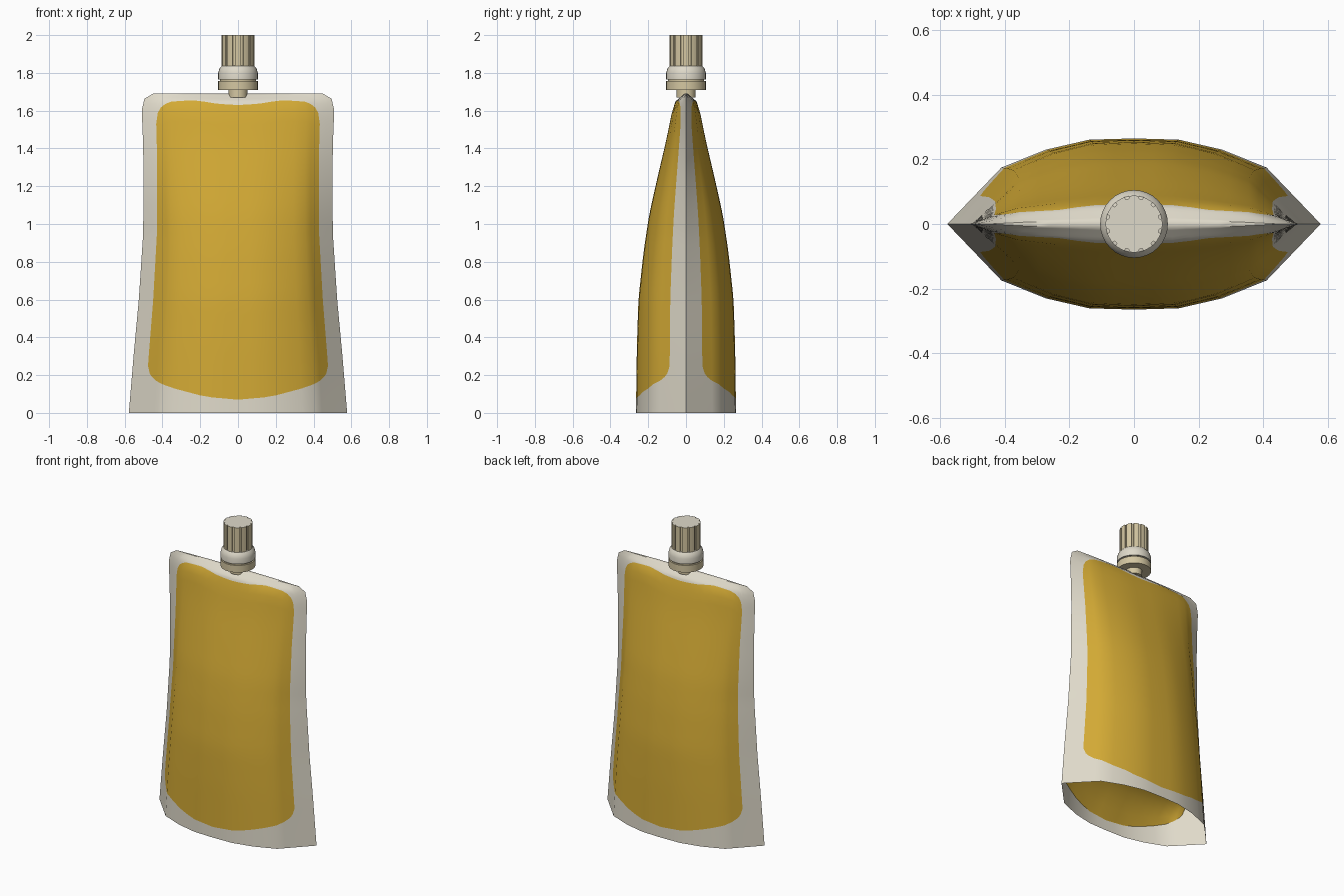
import bpy, bmesh, math

if "Cube" in bpy.data.objects:
    bpy.data.objects.remove(bpy.data.objects["Cube"])


def material(name, rgb):
    m = bpy.data.materials.new(name)
    m.diffuse_color = (*rgb, 1)
    m.use_nodes = True
    m.node_tree.nodes["Principled BSDF"].inputs["Base Color"].default_value = m.diffuse_color
    return m


cream = material("cream film", (0.74, 0.70, 0.59))
yellow = material("golden yellow", (0.65, 0.40, 0.035))
tan = material("warm tan plastic", (0.66, 0.57, 0.36))


def interp(table, t):
    for (a, p), (b, q) in zip(table, table[1:]):
        if t <= b:
            return p + (q - p) * max(0, t - a) / (b - a)
    return table[-1][1]


def finish(bm, name, mats, angle=35):
    bmesh.ops.remove_doubles(bm, verts=bm.verts, dist=1e-5)
    bmesh.ops.recalc_face_normals(bm, faces=bm.faces)
    me = bpy.data.meshes.new(name)
    bm.to_mesh(me)
    bm.free()
    for m in mats:
        me.materials.append(m)
    ob = bpy.data.objects.new(name, me)
    bpy.context.collection.objects.link(ob)
    bpy.ops.object.select_all(action='DESELECT')
    ob.select_set(True)
    bpy.context.view_layer.objects.active = ob
    bpy.ops.object.shade_smooth_by_angle(angle=math.radians(angle))
    return ob


# Pouch shape: half width and half depth by height, cross-section by u = x / width
TOP = 1.69
WIDTH = [(0, .578), (.3, .553), (.6, .525), (.95, .502), (1.3, .5), (1.5, .505),
         (1.6, .51), (1.665, .495), (1.69, .45)]
DEPTH = [(0, .265), (.35, .26), (.6, .252), (.85, .225), (1.05, .195), (1.25, .15),
         (1.45, .103), (1.6, .073), (1.65, .055), (1.69, .01)]
SECTION = [(0, 1), (.24, .985), (.47, .87), (.71, .66), (1, 0)]
# Printed panel: lower and upper limits by u
EDGE = .855
LOW = [(0, .07), (.3, .085), (.6, .13), (.75, .16), (.83, .2), (EDGE, .25)]
HIGH = [(0, 1.63), (.2, 1.635), (.45, 1.655), (.7, 1.65), (.79, 1.63), (.83, 1.6), (EDGE, 1.53)]
HALF = [.12, .24, .355, .47, .59, .71, .77, .81, .835, EDGE, .93, 1]
COLS = [-u for u in reversed(HALF)] + [0] + HALF


def smooth_interp(table, t, h=.04):
    return sum(interp(table, min(TOP, max(0, t + k * h))) for k in (-1, 0, 1)) / 3


def wall(u, z):
    d = smooth_interp(DEPTH, z) if .1 < z < 1.55 else interp(DEPTH, z)
    return u * interp(WIDTH, z), d * interp(SECTION, abs(u))


def heights(u):
    lo, hi = interp(LOW, abs(u)), interp(HIGH, abs(u))
    return ([lo * i / 4 for i in range(4)] + [lo + (hi - lo) * i / 28 for i in range(28)]
            + [hi + (TOP - hi) * i / 6 for i in range(7)])


def grid_faces(bm, cols, is_yellow):
    for i in range(len(cols) - 1):
        for j in range(len(cols[0]) - 1):
            f = bm.faces.new((cols[i][j], cols[i + 1][j], cols[i + 1][j + 1], cols[i][j + 1]))
            f.material_index = int(is_yellow(i, j))


def inside_panel(i):
    return max(abs(COLS[i]), abs(COLS[i + 1])) <= EDGE + 1e-6


# Pouch front and back walls with the closed top seal
bm = bmesh.new()
rims = []
for side in (-1, 1):
    cols = []
    for u in COLS:
        col = []
        for z in heights(u):
            x, y = wall(u, z)
            col.append(bm.verts.new((x, side * y, z)))
        cols.append(col)
    grid_faces(bm, cols, lambda i, j: inside_panel(i) and 4 <= j < 32)
    rims.append([c[-1] for c in cols])
for i in range(len(COLS) - 1):
    bm.faces.new((rims[0][i], rims[0][i + 1], rims[1][i + 1], rims[1][i]))
finish(bm, "pouch_body", [cream, yellow], 50)

# Bottom gusset, arched up inside the skirt
bm = bmesh.new()
cols = []
for u in COLS[1:-1]:
    lo = interp(LOW, abs(u))
    x, y = wall(u, lo)
    cols.append([bm.verts.new((x, y * v / 6 * .995, lo + (.28 - lo) * (1 - (v / 6) ** 2)))
                 for v in range(-6, 7)])
grid_faces(bm, cols, lambda i, j: inside_panel(i + 1))
finish(bm, "bottom_gusset", [cream, yellow])


# Spout and cap parts, stacked from stations of (radius, height)
def lathe(name, stations, mat, sides=32):
    bm = bmesh.new()
    rings = [[bm.verts.new((r * math.cos(2 * math.pi * k / sides),
                            r * math.sin(2 * math.pi * k / sides), z)) for k in range(sides)]
             for r, z in stations]
    for a, b in zip(rings, rings[1:]):
        for k in range(sides):
            n = (k + 1) % sides
            bm.faces.new((a[k], a[n], b[n], b[k]))
    bm.faces.new(rings[0][::-1])
    bm.faces.new(rings[-1])
    return finish(bm, name, [mat])


lathe("spout_neck", [(.05, 1.67), (.05, 1.72)], tan)
lathe("spout_flange", [(.105, 1.71), (.105, 1.757)], tan)
lathe("cap_gap", [(.095, 1.755), (.095, 1.768)], tan)
lathe("cap_collar", [(.105, 1.766), (.105, 1.8), (.099, 1.822), (.088, 1.836), (.08, 1.838)], cream)

# Ribbed cap grip with a plain top
bm = bmesh.new()
RIBS = 12
outline = []
for k in range(RIBS):
    for f, r in ((-.36, .088), (-.12, .088), (.12, .088), (.36, .088), (.38, .08), (.62, .08)):
        a = 2 * math.pi * (k + f) / RIBS
        outline.append((r * math.cos(a), r * math.sin(a)))
low = [bm.verts.new((x, y, 1.832)) for x, y in outline]
high = [bm.verts.new((x, y, 2.0)) for x, y in outline]
for k in range(len(outline)):
    n = (k + 1) % len(outline)
    bm.faces.new((low[k], low[n], high[n], high[k]))
bm.faces.new(high).material_index = 1
bm.faces.new(low[::-1])
finish(bm, "cap_grip", [tan, cream])
